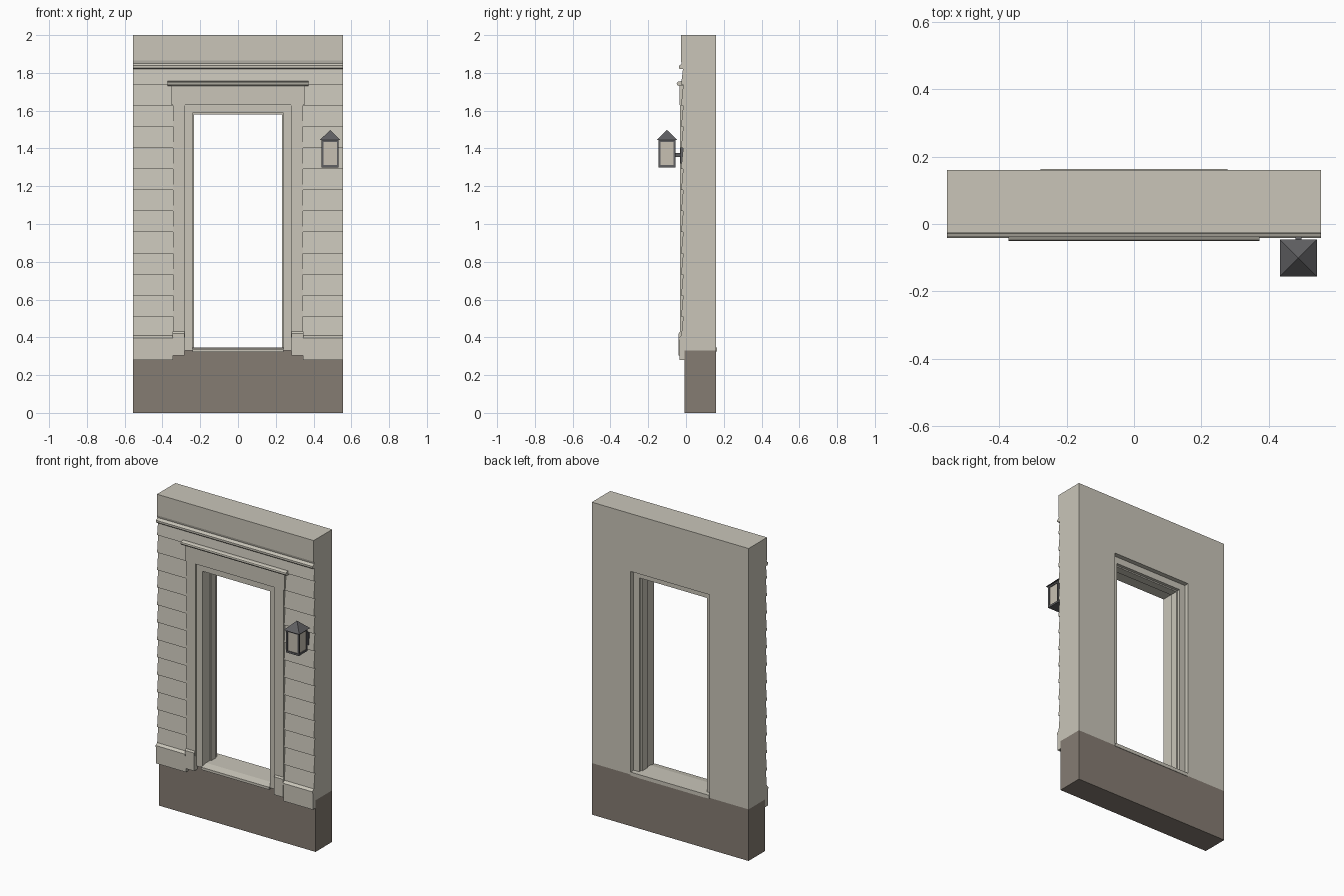
import bpy, bmesh
from mathutils import Vector

if "Cube" in bpy.data.objects:
    bpy.data.objects.remove(bpy.data.objects["Cube"])


def material(name, rgb):
    m = bpy.data.materials.new(name)
    m.diffuse_color = (*rgb, 1)
    m.use_nodes = True
    m.node_tree.nodes["Principled BSDF"].inputs["Base Color"].default_value = m.diffuse_color
    return m


CREAM = material("cream paint", (0.585, 0.56, 0.485))
STONE = material("brown foundation", (0.235, 0.202, 0.171))
METAL = material("dark metal", (0.115, 0.115, 0.122))
GLASS = material("pale glass", (0.57, 0.53, 0.45))


def prism(name, profile, axis, a, b, mat):
    """Extrude a profile from a to b; axis x takes (y, z), axis y takes (x, z)."""
    def point(p, t):
        return (t, p[0], p[1]) if axis == 'x' else (p[0], t, p[1])
    bm = bmesh.new()
    lo = [bm.verts.new(point(p, a)) for p in profile]
    hi = [bm.verts.new(point(p, b)) for p in profile]
    bm.faces.new(lo)
    bm.faces.new(hi)
    n = len(profile)
    for i in range(n):
        j = (i + 1) % n
        bm.faces.new((lo[i], lo[j], hi[j], hi[i]))
    bmesh.ops.recalc_face_normals(bm, faces=bm.faces)
    me = bpy.data.meshes.new(name)
    bm.to_mesh(me)
    bm.free()
    me.materials.append(mat)
    ob = bpy.data.objects.new(name, me)
    bpy.context.collection.objects.link(ob)
    return ob


def box(name, x, y, z, mat):
    return prism(name, [(y[0], z[0]), (y[1], z[0]), (y[1], z[1]), (y[0], z[1])],
                 'x', x[0], x[1], mat)


def arch(name, xo, xi, z0, zi, zo, y0, y1, mat):
    """Upside-down U: posts and head in one piece."""
    return prism(name, [(-xo, z0), (-xi, z0), (-xi, zi), (xi, zi), (xi, z0),
                        (xo, z0), (xo, zo), (-xo, zo)], 'y', y0, y1, mat)


W = 0.555       # half width of the wall
BACK = 0.16

# Wall and foundation
box("foundation", (-W, W), (-0.008, BACK), (0, 0.33), STONE)
arch("wall", W, 0.28, 0.33, 1.63, 2.0, -0.012, BACK, CREAM)

# Frieze with a moulded lower edge
prism("frieze", [(-0.011, 2.0), (-0.027, 2.0), (-0.027, 1.865), (-0.023, 1.85),
                 (-0.029, 1.842), (-0.038, 1.838), (-0.038, 1.826), (-0.032, 1.82),
                 (-0.011, 1.82)], 'x', -W, W, CREAM)

# Lapped siding: beside the opening below the head, full width above it
STEP = 0.1117
for row in range(13):
    z0 = 0.398 + row * STEP
    z1 = min(z0 + STEP, 1.83)
    lap = [(-0.011, z0), (-0.026, z0), (-0.015, z1), (-0.011, z1)]
    if row < 11:
        prism("siding_left", lap, 'x', -W, -0.30, CREAM)
        prism("siding_right", lap, 'x', 0.30, W, CREAM)
    else:
        prism("siding_top", lap, 'x', -W, W, CREAM)

# Skirting with drip cap, casing and plinth block on each side
skirt = [(-0.007, 0.28), (-0.035, 0.28), (-0.035, 0.385), (-0.041, 0.387),
         (-0.041, 0.397), (-0.024, 0.41), (-0.007, 0.41)]
for s, side in ((-1, "left"), (1, "right")):
    def span(a, b):
        return sorted((s * a, s * b))
    prism("skirting_" + side, skirt, 'x', *span(0.345, W), CREAM)
    box("casing_" + side, span(0.28, 0.345), (-0.031, -0.005), (0.40, 1.63), CREAM)
    prism("plinth_" + side, [(-0.005, 0.305), (-0.039, 0.305), (-0.039, 0.42),
                             (-0.032, 0.43), (-0.005, 0.43)],
          'x', *span(0.283, 0.347), CREAM)

# Head board and rounded cap
box("head_board", (-0.352, 0.352), (-0.034, -0.011), (1.63, 1.735), CREAM)
prism("head_cap", [(-0.011, 1.73), (-0.036, 1.73), (-0.046, 1.734), (-0.05, 1.742),
                   (-0.047, 1.75), (-0.038, 1.755), (-0.011, 1.757)],
      'x', -0.372, 0.372, CREAM)

# Door frame, stop and sill
arch("door_frame", 0.28, 0.24, 0.33, 1.588, 1.63, -0.018, 0.13, CREAM)
arch("door_stop", 0.245, 0.232, 0.34, 1.58, 1.595, 0.06, 0.11, CREAM)
prism("sill", [(-0.03, 0.322), (BACK, 0.322), (BACK, 0.347), (0.02, 0.347),
               (-0.03, 0.338)], 'x', -0.24, 0.24, CREAM)
box("sill_back", (-0.278, 0.278), (0.13, 0.163), (0.325, 0.347), CREAM)

# Lantern
LX, LY, R = 0.488, -0.101, 0.045


def square(name, r, z0, z1, mat):
    return box(name, (LX - r, LX + r), (LY - r, LY + r), (z0, z1), mat)


square("lantern_base", R, 1.30, 1.312, METAL)
square("lantern_top", R, 1.434, 1.446, METAL)
square("lantern_glass", R - 0.005, 1.311, 1.435, GLASS)
for sx in (-1, 1):
    for sy in (-1, 1):
        cx, cy = LX + sx * (R - 0.005), LY + sy * (R - 0.005)
        box("lantern_post", (cx - 0.005, cx + 0.005), (cy - 0.005, cy + 0.005),
            (1.31, 1.436), METAL)

bm = bmesh.new()
ring = [bm.verts.new((LX + a * 0.055, LY + b * 0.055, 1.444))
        for a, b in ((-1, -1), (1, -1), (1, 1), (-1, 1))]
tip = bm.verts.new(Vector((LX, LY, 1.498)))
bm.faces.new(ring[::-1])
for i in range(4):
    bm.faces.new((ring[i], ring[(i + 1) % 4], tip))
roof = bpy.data.meshes.new("lantern_roof")
bm.to_mesh(roof)
bm.free()
roof.materials.append(METAL)
bpy.context.collection.objects.link(bpy.data.objects.new("lantern_roof", roof))

box("lantern_arm", (LX - 0.009, LX + 0.009), (LY + R - 0.006, -0.02), (1.355, 1.376), METAL)
box("lantern_backplate", (LX - 0.03, LX + 0.03), (-0.029, -0.012), (1.32, 1.405), METAL)
